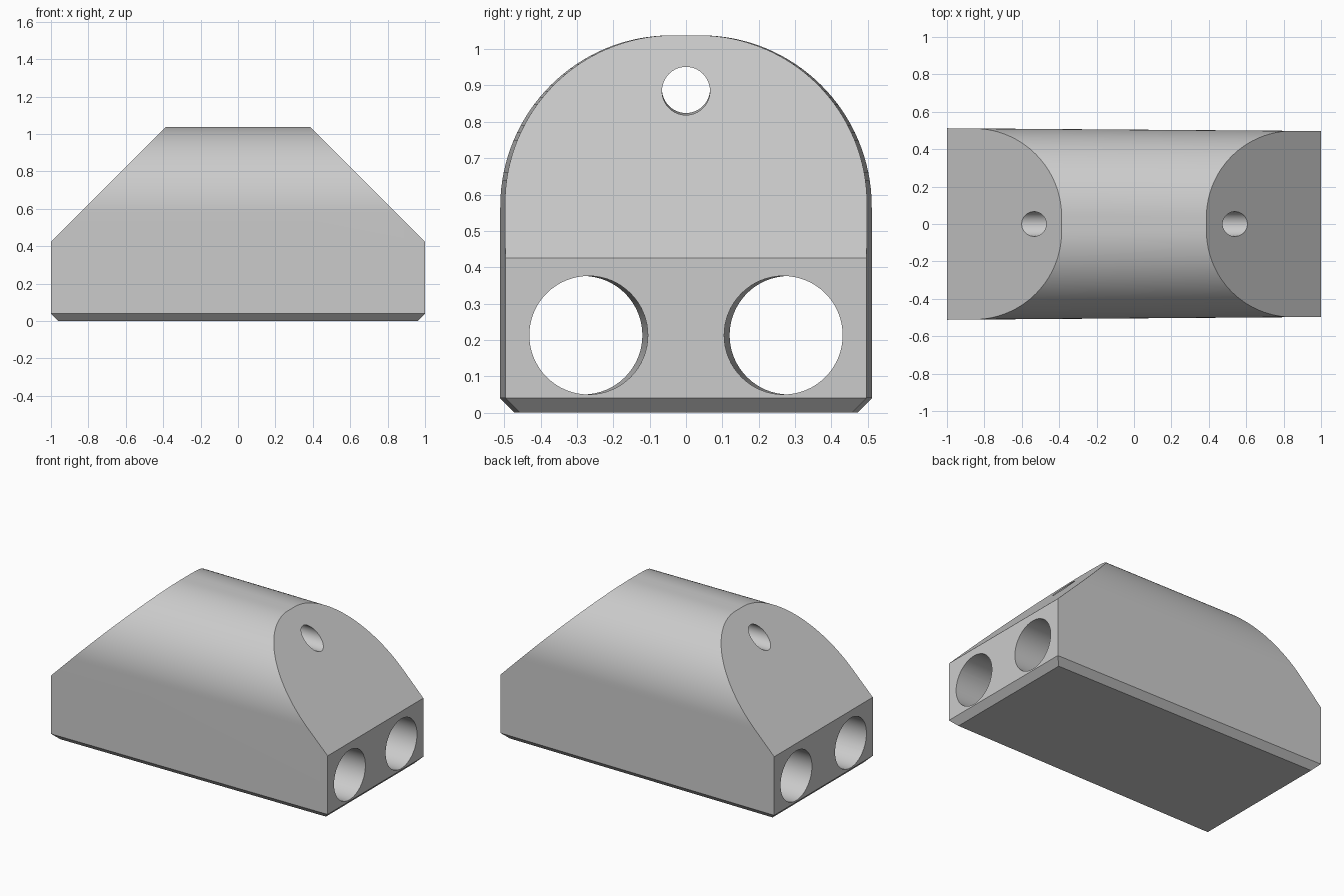
import bpy, bmesh, math
from mathutils import Vector

cube = bpy.data.objects.get("Cube")
if cube:
    bpy.data.objects.remove(cube)

HEIGHT, FILLET, CHAMFER = 1.038, 0.467, 0.04
WIDE, NARROW = 0.512, 0.497      # half widths at the -x and +x ends
SHOULDER = 0.425                 # height where the end slopes begin
ARC_STEPS = 32

grey = bpy.data.materials.new("light grey")
grey.use_nodes = True
colour = (0.6, 0.6, 0.6, 1)
grey.diffuse_color = colour
grey.node_tree.nodes["Principled BSDF"].inputs["Base Color"].default_value = colour


def make_object(name, bm):
    bmesh.ops.recalc_face_normals(bm, faces=bm.faces)
    mesh = bpy.data.meshes.new(name)
    bm.to_mesh(mesh)
    bm.free()
    mesh.materials.append(grey)
    obj = bpy.data.objects.new(name, mesh)
    bpy.context.collection.objects.link(obj)
    return obj


def section(bm, x, half):
    """Box outline with its two upper corners rounded."""
    right = [(half, 0)]
    for i in range(ARC_STEPS + 1):
        a = math.pi / 2 * i / ARC_STEPS
        right.append((half - FILLET + FILLET * math.cos(a),
                      HEIGHT - FILLET + FILLET * math.sin(a)))
    outline = right + [(-y, z) for y, z in reversed(right)]
    return [bm.verts.new((x, y, z)) for y, z in outline]


def slice_off(bm, point, normal):
    """Cut away everything beyond a plane and cap the cut."""
    geom = bm.verts[:] + bm.edges[:] + bm.faces[:]
    cut = bmesh.ops.bisect_plane(bm, geom=geom, plane_co=point, plane_no=normal,
                                 clear_outer=True)["geom_cut"]
    edges = [e for e in cut if isinstance(e, bmesh.types.BMEdge)]
    bmesh.ops.contextual_create(bm, geom=edges)


# Body: slightly tapered arch, sloped at both ends
bm = bmesh.new()
back, front = section(bm, -1, WIDE), section(bm, 1, NARROW)
bm.faces.new(back)
bm.faces.new(front)
for i in range(len(back)):
    j = (i + 1) % len(back)
    bm.faces.new((back[i], back[j], front[j], front[i]))
mid = (WIDE + NARROW) / 2
for s in (-1, 1):
    slice_off(bm, Vector((s, 0, SHOULDER)), Vector((s, 0, 1)))
# Bottom chamfer on all four sides
taper = (WIDE - NARROW) / 2
for s in (-1, 1):
    slice_off(bm, Vector((s, 0, CHAMFER)), Vector((s, 0, -1)))
    slice_off(bm, Vector((0, s * mid, CHAMFER)), Vector((taper, s, -1)))
body = make_object("body", bm)


def drill(name, start, end, radius):
    """Bore a round hole through the body along a line."""
    start, end = Vector(start), Vector(end)
    axis = end - start
    bm = bmesh.new()
    bmesh.ops.create_cone(bm, cap_ends=True, segments=64, radius1=radius,
                          radius2=radius, depth=axis.length * 1.4)
    bm.transform(axis.to_track_quat('Z', 'Y').to_matrix().to_4x4())
    bmesh.ops.translate(bm, verts=bm.verts, vec=(start + end) / 2)
    cutter = make_object(name, bm)
    cutter.hide_render = True
    mod = body.modifiers.new(name, 'BOOLEAN')
    mod.operation, mod.solver, mod.object = 'DIFFERENCE', 'EXACT', cutter
    bpy.context.view_layer.objects.active = body
    bpy.ops.object.modifier_apply(modifier=name)
    bpy.data.objects.remove(cutter)


# Two large lower bores follow the taper, one small bore sits near the top
for side, s in (("left", 1), ("right", -1)):
    drill(side + "_bore", (-1, s * 0.283, 0.213), (1, s * 0.268, 0.213), 0.163)
drill("upper_bore", (-0.53, 0, 0.89), (0.53, 0, 0.885), 0.066)

bpy.ops.object.select_all(action='DESELECT')
body.select_set(True)
bpy.context.view_layer.objects.active = body
bpy.ops.object.shade_smooth_by_angle(angle=math.radians(20))
